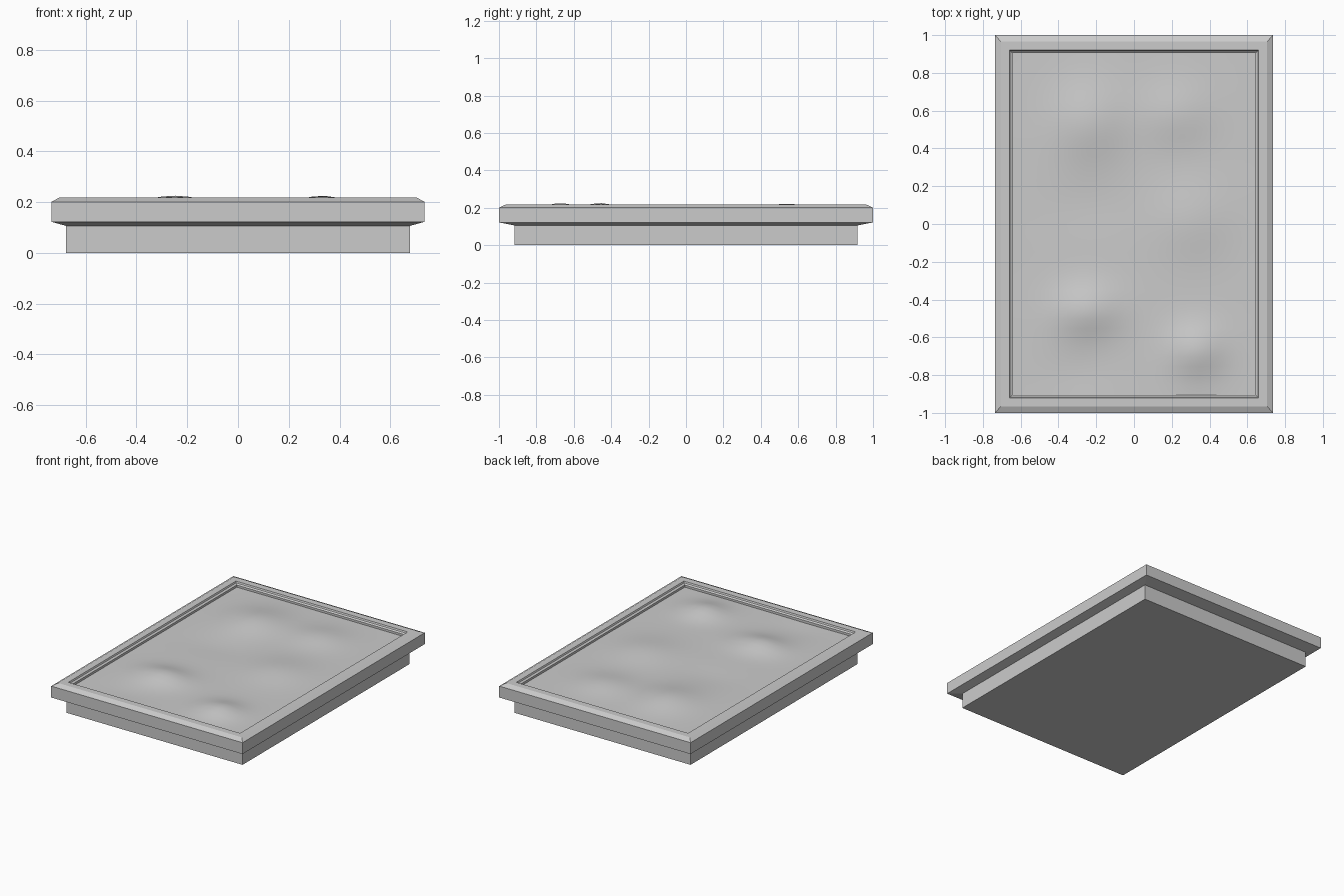
import bpy, bmesh, math

if "Cube" in bpy.data.objects:
    bpy.data.objects.remove(bpy.data.objects["Cube"])


def finish(name, bm, smooth=False):
    bmesh.ops.recalc_face_normals(bm, faces=bm.faces)
    mesh = bpy.data.meshes.new(name)
    bm.to_mesh(mesh)
    bm.free()
    for p in mesh.polygons:
        p.use_smooth = smooth
    ob = bpy.data.objects.new(name, mesh)
    bpy.context.collection.objects.link(ob)
    return ob


def rect_loft(name, profile, cap_first=False):
    """Loft mitred rectangles; each profile entry is half-x, half-y, z."""
    bm = bmesh.new()
    rings = [[bm.verts.new((sx * x, sy * y, z))
              for sx, sy in ((-1, -1), (1, -1), (1, 1), (-1, 1))]
             for x, y, z in profile]
    for a, b in zip(rings, rings[1:]):
        for i in range(4):
            j = (i + 1) % 4
            bm.faces.new((a[i], a[j], b[j], b[i]))
    if cap_first:
        bm.faces.new(rings[0])
    return finish(name, bm)


# Base box, closed underneath and open beneath the soil
rect_loft("base_box", [(0.677, 0.917, 0.0), (0.677, 0.917, 0.106)], cap_first=True)

# Overhanging rim with bevelled outer edge and stepped inner lip
rect_loft("rim_frame", [
    (0.677, 0.917, 0.106), (0.735, 1.0, 0.122), (0.735, 1.0, 0.201),
    (0.705, 0.965, 0.217), (0.66, 0.92, 0.217), (0.656, 0.916, 0.207),
    (0.643, 0.905, 0.200), (0.643, 0.905, 0.165),
])

# Softly uneven soil: x, y, spread x, spread y, height
mounds = [
    (-0.25, -0.46, 0.17, 0.13, 0.040), (0.33, -0.67, 0.14, 0.13, 0.040),
    (-0.24, 0.54, 0.19, 0.20, 0.036), (0.22, 0.58, 0.18, 0.16, 0.024),
    (0.30, 0.02, 0.20, 0.20, 0.022), (-0.30, -0.78, 0.18, 0.12, -0.006),
    (-0.25, 0.10, 0.22, 0.14, -0.005),
]
bm = bmesh.new()
bmesh.ops.create_grid(bm, x_segments=26, y_segments=36, size=1.0)
for v in bm.verts:
    v.co.x *= 0.643
    v.co.y *= 0.905
    v.co.z = 0.185 + sum(
        h * math.exp(-((v.co.x - x) / rx) ** 2 - ((v.co.y - y) / ry) ** 2)
        for x, y, rx, ry, h in mounds)
finish("soil_surface", bm, smooth=True)
